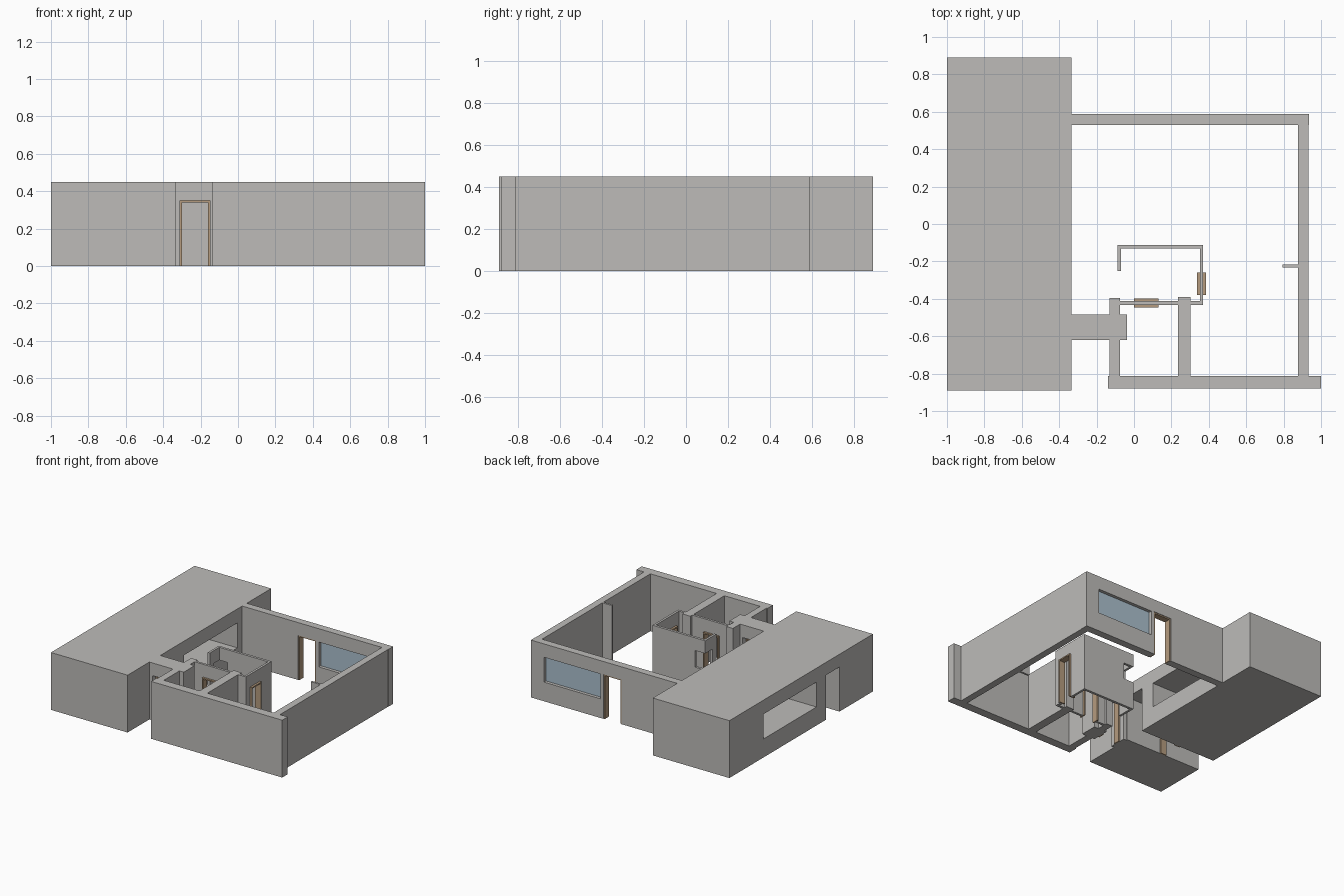
import bpy

H = 0.45          # wall height
DOOR_H = 0.35     # door opening height

cube = bpy.data.objects.get("Cube")
if cube:
    bpy.data.objects.remove(cube, do_unlink=True)


def material(name, color):
    m = bpy.data.materials.new(name)
    m.use_nodes = True
    m.diffuse_color = (*color, 1)
    m.node_tree.nodes["Principled BSDF"].inputs["Base Color"].default_value = (*color, 1)
    return m


plaster = material("grey_plaster", (0.51, 0.50, 0.485))
wood = material("door_wood", (0.46, 0.33, 0.21))
glass = material("pale_blue_glass", (0.41, 0.53, 0.62))


def box(name, x, y, z=(0, H), mat=plaster):
    """Axis-aligned box from its x, y and z ranges."""
    bpy.ops.mesh.primitive_cube_add(size=1)
    ob = bpy.context.object
    ob.name = name
    spans = (x, y, z)
    for v in ob.data.vertices:
        v.co = [s[0] if c < 0 else s[1] for c, s in zip(v.co, spans)]
    ob.data.materials.append(mat)
    return ob


def cut(wall, x, y, z):
    """Cut a box-shaped opening through a wall."""
    cutter = box("opening_cutter", x, y, z)
    cutter.hide_render = True
    mod = wall.modifiers.new("opening", "BOOLEAN")
    mod.operation = "DIFFERENCE"
    mod.solver = "EXACT"
    mod.object = cutter
    bpy.context.view_layer.objects.active = wall
    bpy.ops.object.modifier_apply(modifier=mod.name)
    bpy.data.objects.remove(cutter, do_unlink=True)


def door(wall, name, axis, span, across, depth=0.05, t=0.01):
    """Cut a doorway running along x or y and line it with jambs and a head."""
    lo, hi = span
    mid = sum(across) / 2
    thick = (across[0] - 0.02, across[1] + 0.02)
    frame = (mid - depth / 2, mid + depth / 2)

    def order(along, through):
        return (along, through) if axis == "x" else (through, along)

    cut(wall, *order(span, thick), (-0.1, DOOR_H))
    box(name + "_jamb_a", *order((lo, lo + t), frame), (0, DOOR_H), wood)
    box(name + "_jamb_b", *order((hi - t, hi), frame), (0, DOOR_H), wood)
    box(name + "_head", *order(span, frame), (DOOR_H - t, DOOR_H), wood)


# Long solid wing with a window tunnel and a passage
wing_x = (-1, -0.335)
wing = box("long_wing", wing_x, (-0.89, 0.89))
cut(wing, (-1.1, -0.2), (-0.19, 0.47), (0.145, 0.34))
door(wing, "passage_frame", "y", (-0.475, -0.31), wing_x)

# Outer walls
back_y = (0.53, 0.588)
back = box("back_wall", (-0.335, 0.935), back_y)
cut(back, (0.33, 0.82), (0.4, 0.7), (0.15, 0.345))
box("back_window_glass", (0.33, 0.82), (0.555, 0.563), (0.15, 0.345), glass)
door(back, "back_door", "x", (0.15, 0.305), back_y)
box("side_wall", (0.878, 0.933), (-0.815, 0.588))
box("front_wall", (-0.138, 1), (-0.88, -0.812))

# Entrance wall and the two thick partitions
hall_y = (-0.62, -0.485)
hall = box("entrance_wall", (-0.335, -0.037), hall_y)
door(hall, "entrance_door", "x", (-0.31, -0.15), hall_y)
box("partition_right", (-0.13, -0.075), (-0.815, -0.395))
box("partition_left", (0.235, 0.303), (-0.815, -0.39))

# Thin-walled inner room
south_y = (-0.432, -0.413)
south = box("inner_room_front", (-0.08, 0.37), south_y)
door(south, "inner_front_door", "x", (0, 0.13), south_y)
east_x = (0.352, 0.37)
east = box("inner_room_side", east_x, (-0.432, -0.112))
door(east, "inner_side_door", "y", (-0.38, -0.258), east_x)
north = box("inner_room_back", (-0.088, 0.37), (-0.132, -0.112))
stub = box("inner_room_return", (-0.088, -0.07), (-0.25, -0.112))

# Corner opening shared by the back and return of the inner room
for wall in (north, stub):
    cut(wall, (-0.2, 0), (-0.2, 0), (0.22, DOOR_H))

# Short fin on the side wall
box("side_wall_fin", (0.795, 0.88), (-0.233, -0.217))
